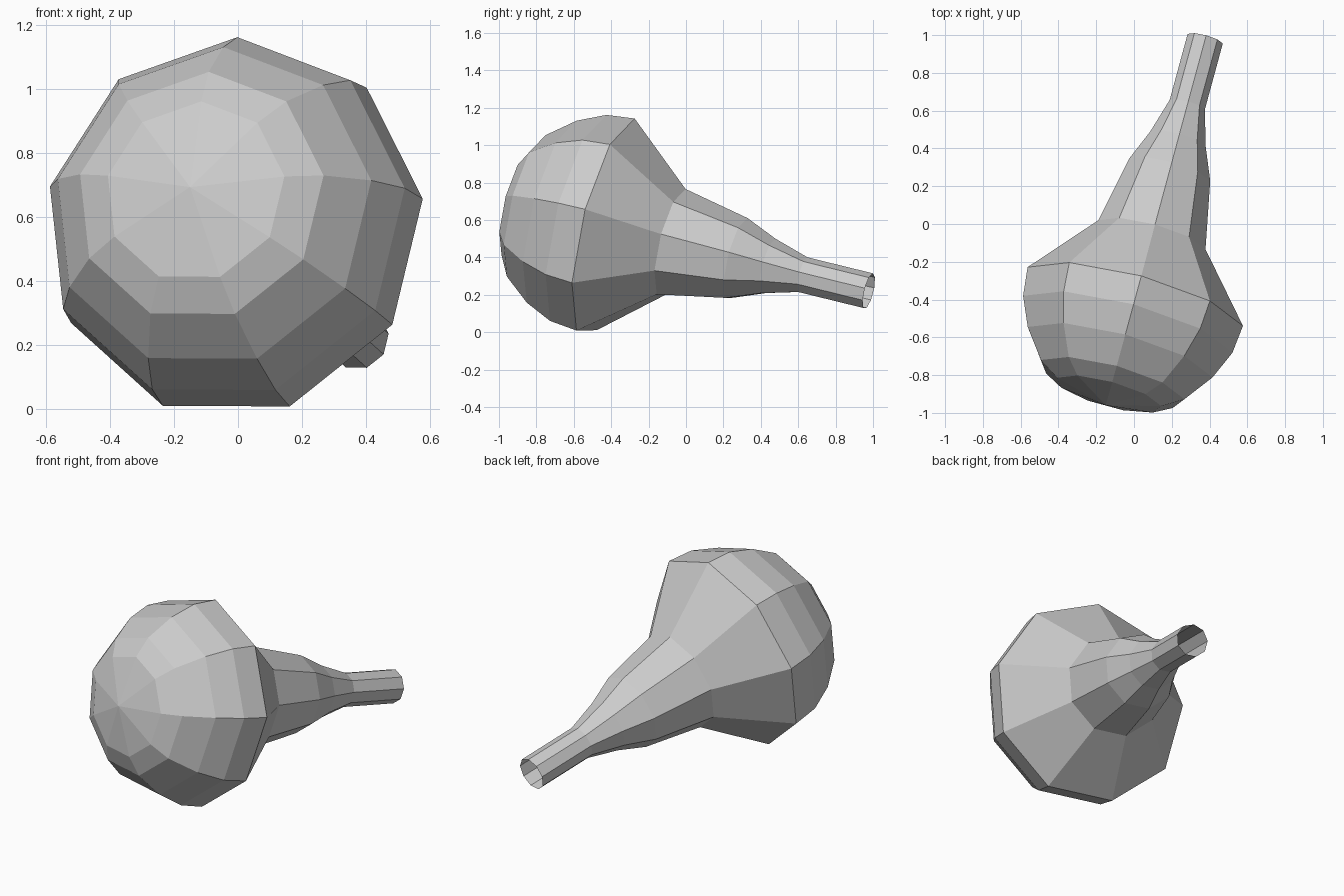
import bpy, bmesh
from math import cos, sin, tau
from mathutils import Vector

if "Cube" in bpy.data.objects:
    bpy.data.objects.remove(bpy.data.objects["Cube"])

SIDES = 9
center = Vector((0.0, -0.407, 0.559))            # middle of the widest ring
axis = Vector((0.255, 0.939, -0.23)).normalized()  # from bulb towards the neck
u = Vector((0.067, 0.229, 0.97))
u = (u - axis * u.dot(axis)).normalized()
v = axis.cross(u)

# Profile: (distance along axis, radius), dome first, then the neck
profile = [(-0.525, 0.29), (-0.46, 0.40), (-0.31, 0.515), (-0.156, 0.583),
           (0.0, 0.60), (0.361, 0.298), (0.73, 0.226), (0.907, 0.154),
           (1.102, 0.098), (1.474, 0.098)]

bm = bmesh.new()


def ring(t, r):
    return [bm.verts.new(center + axis * t
                         + (u * cos(tau * i / SIDES) + v * sin(tau * i / SIDES)) * r)
            for i in range(SIDES)]


rings = [ring(t, r) for t, r in profile]

# Pole fan closing the dome; the neck end stays open
pole = bm.verts.new(center - axis * 0.588)
for i in range(SIDES):
    j = (i + 1) % SIDES
    bm.faces.new((pole, rings[0][i], rings[0][j]))
    for a, b in zip(rings, rings[1:]):
        bm.faces.new((a[i], b[i], b[j], a[j]))
bmesh.ops.recalc_face_normals(bm, faces=bm.faces)

mesh = bpy.data.meshes.new("bulb")
bm.to_mesh(mesh)
bm.free()
bpy.context.collection.objects.link(bpy.data.objects.new("bulb_with_hollow_neck", mesh))
